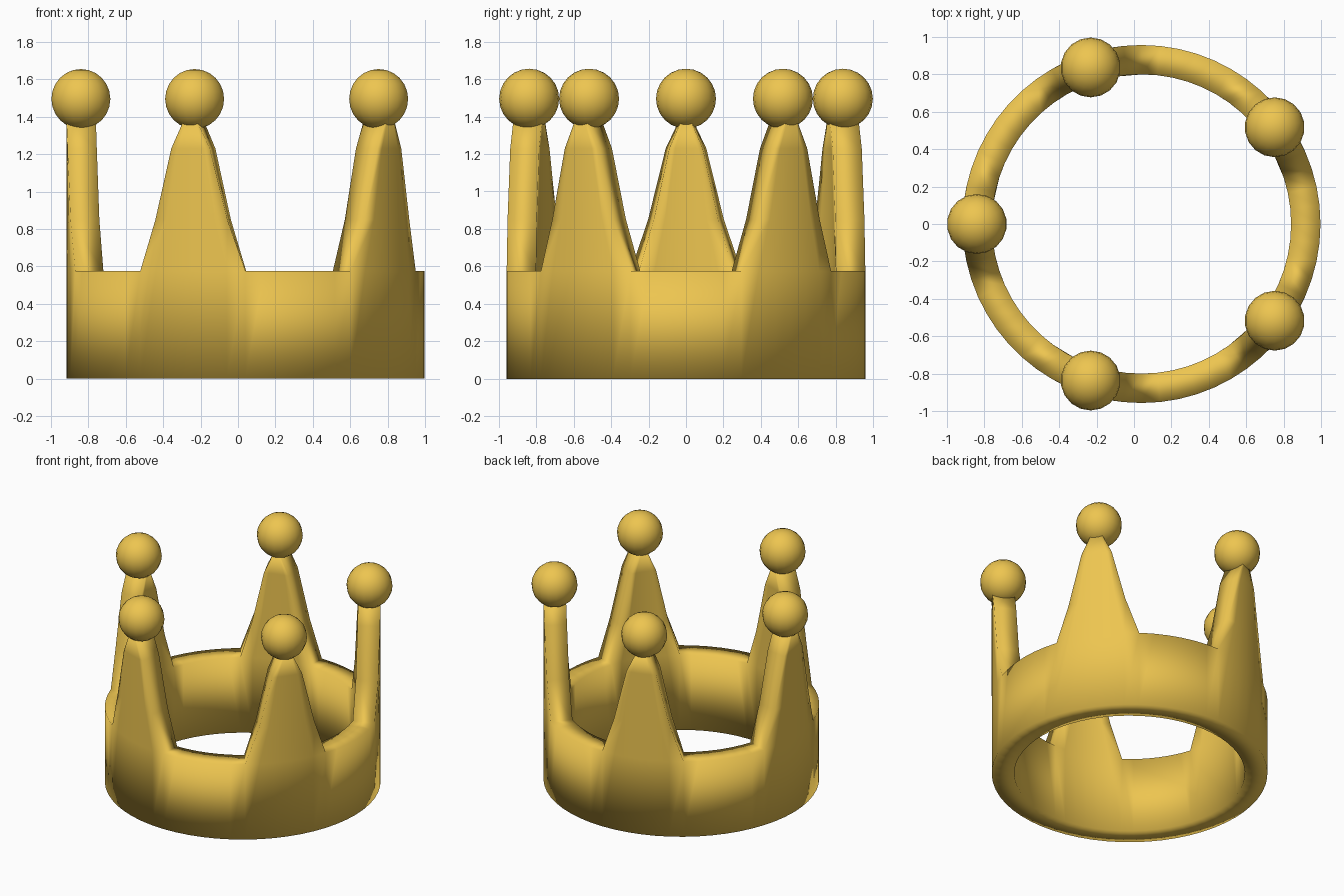
import bpy, bmesh
from math import radians, cos, sin

if "Cube" in bpy.data.objects:
    bpy.data.objects.remove(bpy.data.objects["Cube"])

CX, R_OUT, R_IN = 0.04, 0.957, 0.80
R_BALL, BALL_POS, BALL_Z = 0.16, 0.88, 1.495
POINTS, STEPS = 5, 6
# spike outline: (height, half angle in degrees)
OUTLINE = [(0.575, 18), (0.85, 12.2), (1.23, 6.5), (1.37, 2.5)]

gold = bpy.data.materials.new("gold")
gold.diffuse_color = (0.85, 0.56, 0.08, 1)
gold.use_nodes = True
gold.node_tree.nodes["Principled BSDF"].inputs["Base Color"].default_value = gold.diffuse_color


def finish(obj):
    obj.data.materials.append(gold)
    for p in obj.data.polygons:
        p.use_smooth = True


# crown wall: outer skin of band and spikes, thickened inwards
bm = bmesh.new()


def strip(center, lower, upper):
    """Row of quads between two (height, half angle) levels."""
    rows = []
    for z, half in (lower, upper):
        row = []
        for i in range(STEPS + 1):
            a = radians(center + half * (2 * i / STEPS - 1))
            row.append(bm.verts.new((CX + R_OUT * cos(a), R_OUT * sin(a), z)))
        rows.append(row)
    lo, hi = rows
    for i in range(STEPS):
        bm.faces.new((lo[i], lo[i + 1], hi[i + 1], hi[i]))


for k in range(POINTS):
    mid = 180 + k * 360 / POINTS
    strip(mid, (0, 18), OUTLINE[0])
    strip(mid + 36, (0, 18), OUTLINE[0])
    for lower, upper in zip(OUTLINE, OUTLINE[1:]):
        strip(mid, lower, upper)
bmesh.ops.remove_doubles(bm, verts=bm.verts, dist=0.0005)
mesh = bpy.data.meshes.new("crown_band")
bm.to_mesh(mesh)
bm.free()
band = bpy.data.objects.new("crown_band", mesh)
bpy.context.collection.objects.link(band)
finish(band)
solid = band.modifiers.new("thickness", 'SOLIDIFY')
solid.thickness = R_OUT - R_IN
solid.offset = -1

# balls on the spike tips
for k in range(POINTS):
    a = radians(180 + k * 360 / POINTS)
    bpy.ops.mesh.primitive_uv_sphere_add(
        segments=18, ring_count=12, radius=R_BALL,
        location=(CX + BALL_POS * cos(a), BALL_POS * sin(a), BALL_Z))
    ball = bpy.context.object
    ball.name = f"tip_ball_{k + 1}"
    finish(ball)
